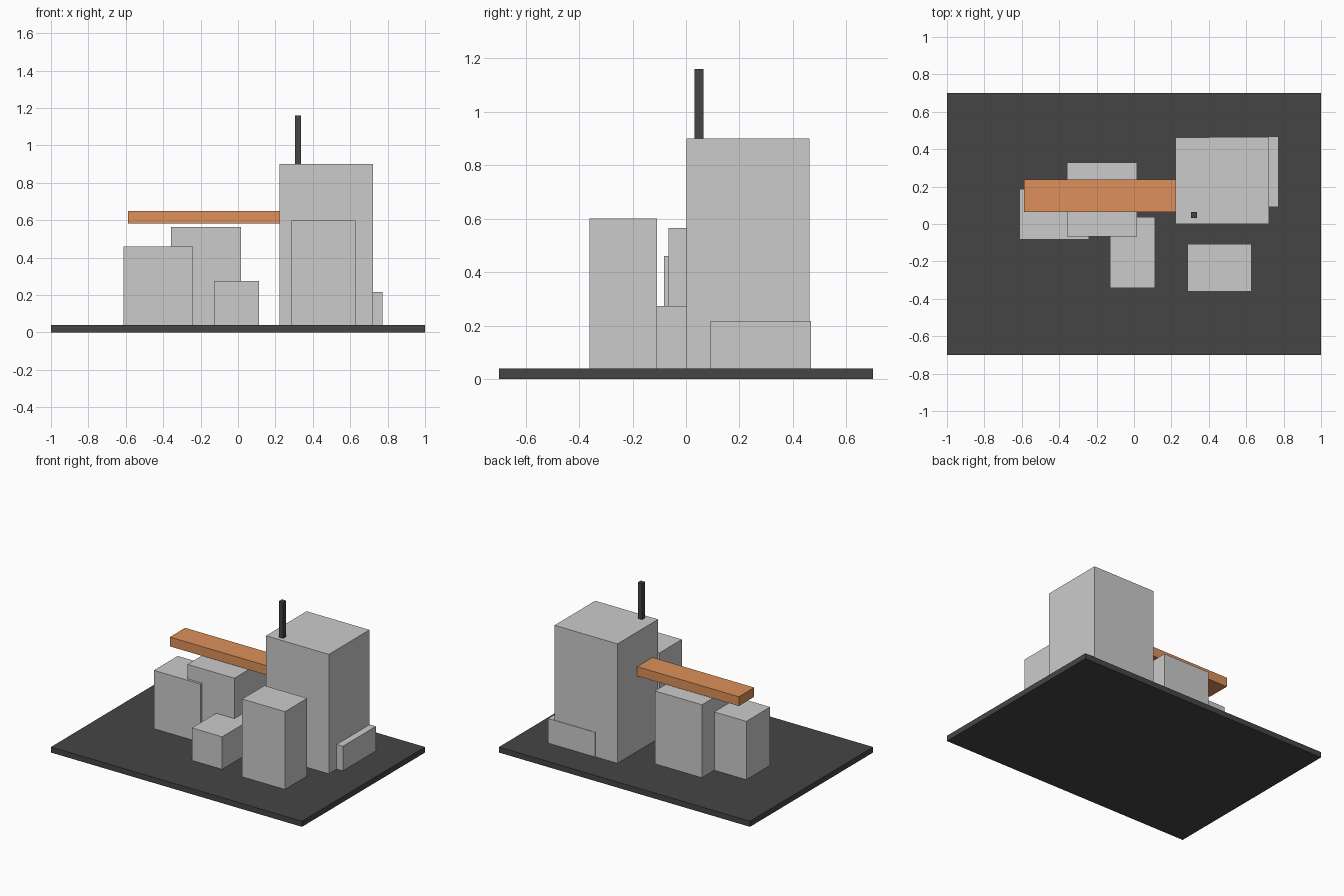
import bpy

if "Cube" in bpy.data.objects:
    bpy.data.objects.remove(bpy.data.objects["Cube"])


def box(name, x, y, z, mat=None):
    """Box spanning the given (min, max) ranges."""
    bpy.ops.mesh.primitive_cube_add(size=1, location=[(a + b) / 2 for a, b in (x, y, z)])
    ob = bpy.context.object
    ob.name = name
    ob.scale = [b - a for a, b in (x, y, z)]
    bpy.ops.object.transform_apply(location=False, rotation=False, scale=True)
    if mat:
        ob.data.materials.append(mat)
    return ob


def material(name, color):
    m = bpy.data.materials.new(name)
    m.diffuse_color = (*color, 1)
    m.use_nodes = True
    m.node_tree.nodes["Principled BSDF"].inputs["Base Color"].default_value = m.diffuse_color
    return m


dark = material("dark", (0.06, 0.06, 0.06))
orange = material("orange", (0.72, 0.28, 0.10))
GROUND = 0.04

# Base plate
box("base_plate", (-1, 1), (-0.7, 0.7), (0, GROUND), dark)

# Buildings: x range, y range, roof height
buildings = {
    "main_tower": ((0.222, 0.723), (0.001, 0.463), 0.90),
    "front_tower": ((0.286, 0.627), (-0.361, -0.108), 0.60),
    "left_block": ((-0.612, -0.240), (-0.083, 0.188), 0.46),
    "middle_block": ((-0.357, 0.017), (-0.066, 0.329), 0.565),
    "low_block": ((-0.128, 0.113), (-0.342, 0.038), 0.274),
    "side_annex": ((0.398, 0.772), (0.091, 0.467), 0.217),
}
for name, (x, y, top) in buildings.items():
    box(name, x, y, (GROUND, top))

# Bridge cantilevered from the tower
box("sky_bridge", (-0.588, 0.24), (0.064, 0.238), (0.583, 0.65), orange)

# Roof mast
box("roof_mast", (0.304, 0.338), (0.031, 0.065), (0.90, 1.16), dark)
